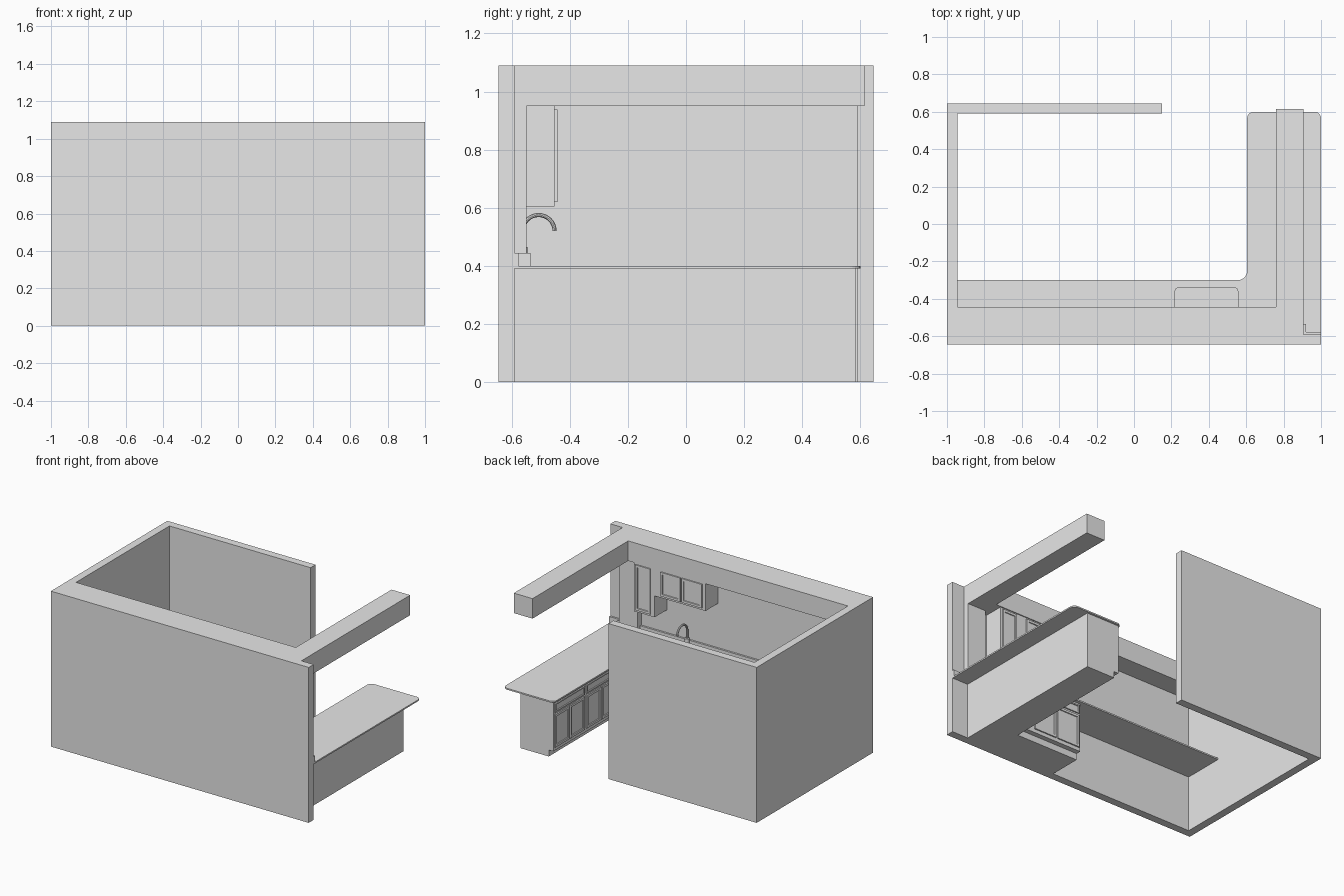
import bpy, bmesh, math
from mathutils import Vector

if "Cube" in bpy.data.objects:
    bpy.data.objects.remove(bpy.data.objects["Cube"])

grey = bpy.data.materials.new("plain_grey")
grey.use_nodes = True
grey.diffuse_color = (0.8, 0.8, 0.8, 1)
for node in grey.node_tree.nodes:
    if node.type == "BSDF_PRINCIPLED":
        node.inputs["Base Color"].default_value = (0.8, 0.8, 0.8, 1)


def finish(name, bm):
    bmesh.ops.recalc_face_normals(bm, faces=bm.faces)
    mesh = bpy.data.meshes.new(name)
    bm.to_mesh(mesh)
    bm.free()
    mesh.materials.append(grey)
    obj = bpy.data.objects.new(name, mesh)
    bpy.context.collection.objects.link(obj)
    return obj


def rounded(corners, steps=6):
    """Outline from (x, y, radius) right-angled corners."""
    pts = [Vector(c[:2]) for c in corners]
    out = []
    for i, (p, c) in enumerate(zip(pts, corners)):
        r = c[2]
        if r == 0:
            out.append(p)
            continue
        u = (pts[i - 1] - p).normalized()
        v = (pts[(i + 1) % len(pts)] - p).normalized()
        centre = p + r * (u + v)
        for k in range(steps + 1):
            t = math.pi / 2 * k / steps
            out.append(centre - r * (v * math.cos(t) + u * math.sin(t)))
    return out


def prism(name, outline, z0, z1):
    bm = bmesh.new()
    face = bm.faces.new([bm.verts.new((p[0], p[1], z0)) for p in outline])
    top = bmesh.ops.extrude_face_region(bm, geom=[face])["geom"]
    bmesh.ops.translate(bm, vec=(0, 0, z1 - z0),
                        verts=[g for g in top if isinstance(g, bmesh.types.BMVert)])
    return finish(name, bm)


def box(name, x0, x1, y0, y1, z0, z1):
    return prism(name, [(x0, y0), (x1, y0), (x1, y1), (x0, y1)], z0, z1)


def panel(name, u0, u1, z0, z1, plane, facing, depth=0.009, frame=0.022):
    """Framed door or drawer front facing +y ("back") or -x ("side")."""
    def place(u, d, z):
        return (u, plane + d, z) if facing == "back" else (plane - d, u, z)
    bm = bmesh.new()
    rings = [[bm.verts.new(place(u, d, z))
              for u, z in ((u0, z0), (u1, z0), (u1, z1), (u0, z1))] for d in (0, depth)]
    bm.faces.new(rings[0])
    front = bm.faces.new(rings[1])
    for i in range(4):
        j = (i + 1) % 4
        bm.faces.new((rings[0][i], rings[0][j], rings[1][j], rings[1][i]))
    bmesh.ops.recalc_face_normals(bm, faces=bm.faces)
    bmesh.ops.inset_region(bm, faces=[front], thickness=frame)
    bmesh.ops.inset_region(bm, faces=[front], thickness=0.002, depth=-0.006)
    return finish(name, bm)


def base_fronts(name, u0, u1, plane, facing, doors):
    """One drawer front above a row of doors."""
    gap = 0.012
    panel(name + "_drawer", u0 + gap, u1 - gap, 0.315, 0.375, plane, facing, frame=0.012)
    width = (u1 - u0 - gap) / doors
    for i in range(doors):
        start = u0 + gap + i * width
        panel(f"{name}_door_{i + 1}", start, start + width - gap, 0.07, 0.3, plane, facing)


TOP, SOFFIT = 1.09, 0.95
COUNTER_LOW, COUNTER = 0.39, 0.40

# Walls
prism("room_walls", [(-1, -0.645), (1, -0.645), (1, -0.59), (-0.945, -0.59),
                     (-0.945, 0.59), (0.15, 0.59), (0.15, 0.645), (-1, 0.645)], 0, TOP)
box("wall_stub", 0.76, 0.905, -0.59, -0.55, COUNTER, SOFFIT)

# Dropped soffit and the beam over the peninsula
prism("soffit_and_beam", [(-0.945, -0.59), (0.905, -0.59), (0.905, 0.615),
                          (0.76, 0.615), (0.76, -0.445), (-0.945, -0.445)], SOFFIT, TOP)

# Counter and base cabinets
counter = prism("countertop", rounded([
    (-0.945, -0.59, 0), (1, -0.59, 0), (1, 0.6, 0.035), (0.605, 0.6, 0.035),
    (0.605, -0.3, 0.05), (-0.945, -0.3, 0)]), COUNTER_LOW, COUNTER)
base = prism("base_cabinets", [(0.17, -0.59), (0.875, -0.59), (0.875, 0.585),
                               (0.62, 0.585), (0.62, -0.325), (0.17, -0.325)], 0.045, COUNTER_LOW)
prism("toe_kick", [(0.17, -0.59), (0.875, -0.59), (0.875, 0.585),
                   (0.655, 0.585), (0.655, -0.36), (0.17, -0.36)], 0, 0.045)

# Sink recess cut through the counter into the cabinet
cutter = prism("sink_cutter", rounded([(0.22, -0.53, 0.02), (0.555, -0.53, 0.02),
                                       (0.555, -0.34, 0.02), (0.22, -0.34, 0.02)]), 0.29, 0.45)
cutter.hide_render = True
for obj in (counter, base):
    mod = obj.modifiers.new("sink_recess", "BOOLEAN")
    mod.operation = "DIFFERENCE"
    mod.solver = "EXACT"
    mod.object = cutter
    bpy.context.view_layer.objects.active = obj
    bpy.ops.object.modifier_apply(modifier=mod.name)
bpy.data.objects.remove(cutter)

# Fronts of the base cabinets
base_fronts("sink_cabinet", 0.17, 0.56, -0.325, "back", 2)
base_fronts("peninsula_end", 0.235, 0.585, 0.62, "side", 2)
base_fronts("peninsula_middle", -0.115, 0.235, 0.62, "side", 2)
base_fronts("peninsula_corner", -0.29, -0.115, 0.62, "side", 1)

# Backsplash strips
box("backsplash", -0.945, 0.76, -0.59, -0.577, COUNTER, 0.445)
prism("backsplash_return", [(0.905, -0.59), (1, -0.59), (1, -0.577), (0.92, -0.577),
                            (0.92, -0.535), (0.905, -0.535)], COUNTER, 0.445)

# Wall cabinets
box("tall_wall_cabinet", 0.56, 0.72, -0.59, -0.452, 0.605, SOFFIT)
box("short_wall_cabinet", 0.165, 0.56, -0.59, -0.452, 0.755, SOFFIT)
panel("tall_wall_door", 0.59, 0.705, 0.62, 0.938, -0.452, "back")
for i, x in enumerate((0.19, 0.355)):
    panel(f"short_wall_door_{i + 1}", x, x + 0.155, 0.77, 0.938, -0.452, "back")

# Faucet: round body and bent spout
bpy.ops.mesh.primitive_cylinder_add(vertices=20, radius=0.016, depth=0.065,
                                    location=(0.385, -0.561, 0.4325))
body = bpy.context.object
body.name = "faucet_body"
body.data.materials.append(grey)

path = [(0.385, -0.5625, 0.45)]
for k in range(17):
    a = math.pi * (1 - k / 16)
    path.append((0.385, -0.5075 + 0.055 * math.cos(a), 0.52 + 0.055 * math.sin(a)))
curve = bpy.data.curves.new("faucet_spout", "CURVE")
curve.dimensions = "3D"
curve.bevel_depth = 0.0075
curve.bevel_resolution = 3
curve.use_fill_caps = True
spline = curve.splines.new("POLY")
spline.points.add(len(path) - 1)
for point, co in zip(spline.points, path):
    point.co = (*co, 1)
curve.materials.append(grey)
spout = bpy.data.objects.new("faucet_spout", curve)
bpy.context.collection.objects.link(spout)

bpy.ops.object.select_all(action="DESELECT")
spout.select_set(True)
bpy.context.view_layer.objects.active = spout
bpy.ops.object.convert(target="MESH")
body.select_set(True)
bpy.ops.object.shade_smooth_by_angle()
